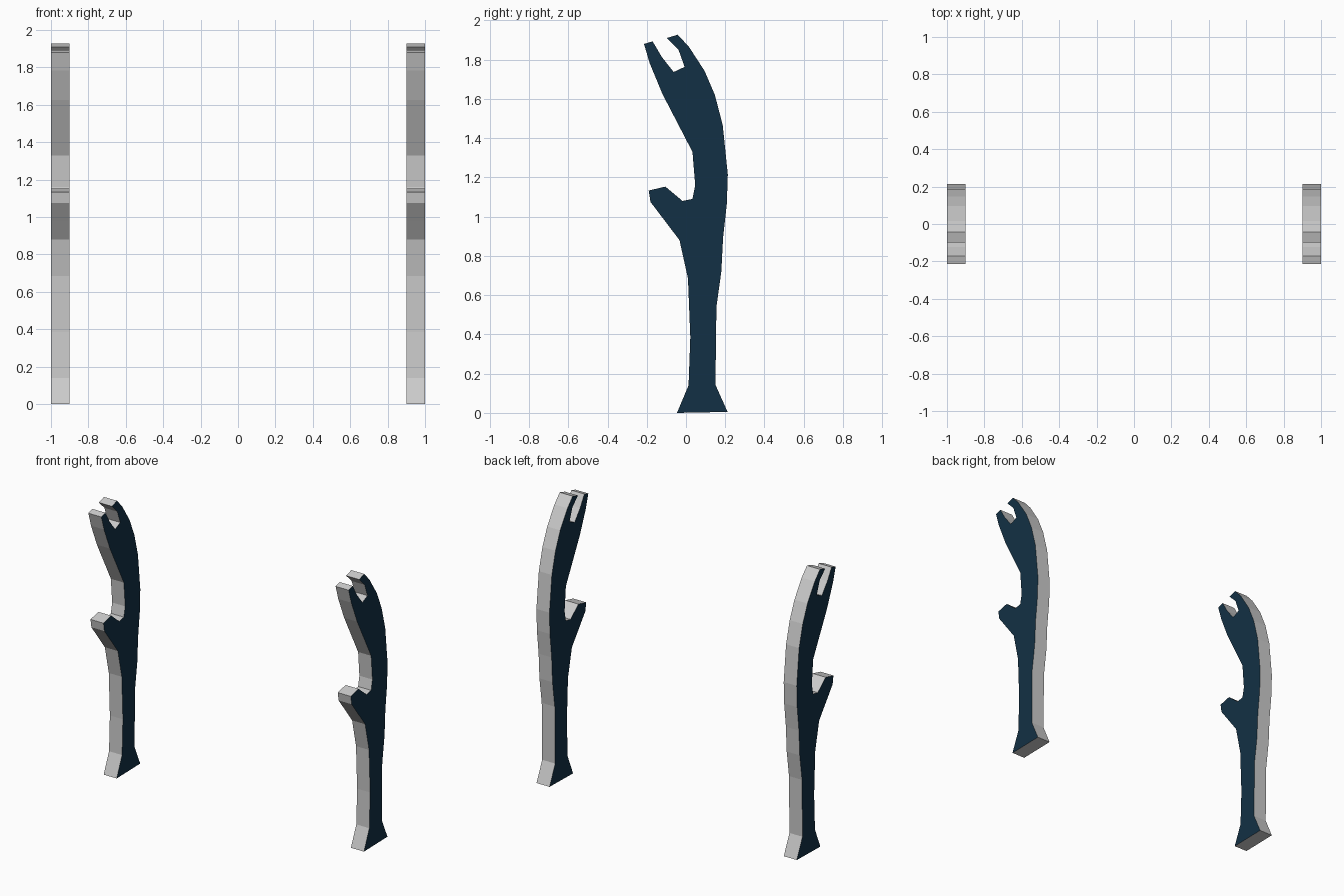
import bpy
import bmesh

if "Cube" in bpy.data.objects:
    bpy.data.objects.remove(bpy.data.objects["Cube"])

# Side outline of one upright as (y, z), anticlockwise from the foot
OUTLINE = [
    # foot and rear edge
    (-0.046, 0.0), (0.212, 0.005), (0.15, 0.143), (0.155, 0.54), (0.18, 0.72),
    (0.189, 0.895), (0.208, 1.065), (0.213, 1.215), (0.187, 1.467),
    (0.147, 1.62), (0.095, 1.742), (0.015, 1.865),
    # forked upper hook
    (-0.042, 1.927), (-0.099, 1.91), (-0.038, 1.85), (-0.007, 1.763),
    (-0.063, 1.737), (-0.123, 1.813), (-0.17, 1.893), (-0.214, 1.88),
    (-0.185, 1.782), (-0.12, 1.625),
    # front edge with lower hook
    (0.033, 1.33), (0.047, 1.16), (0.033, 1.09), (-0.018, 1.08),
    (-0.105, 1.153), (-0.19, 1.133), (-0.181, 1.075), (-0.105, 0.975),
    (-0.033, 0.88), (0.01, 0.685), (0.022, 0.385), (0.013, 0.14),
]
THICKNESS = 0.1

edge_mat = bpy.data.materials.new("edge_grey")
side_mat = bpy.data.materials.new("dark_blue")
edge_mat.diffuse_color = (0.8, 0.8, 0.8, 1)
edge_mat.use_nodes = True
edge_mat.node_tree.nodes["Principled BSDF"].inputs["Base Color"].default_value = edge_mat.diffuse_color
side_mat.diffuse_color = (0.006, 0.03, 0.058, 1)
side_mat.use_nodes = True
side_mat.node_tree.nodes["Principled BSDF"].inputs["Base Color"].default_value = side_mat.diffuse_color


def make_upright(name, x_min):
    """Extrude the outline into a slab with blue sides and grey edges."""
    bm = bmesh.new()
    face = bm.faces.new([bm.verts.new((x_min, y, z)) for y, z in OUTLINE])
    result = bmesh.ops.extrude_face_region(bm, geom=[face], use_keep_orig=True)
    moved = [g for g in result["geom"] if isinstance(g, bmesh.types.BMVert)]
    bmesh.ops.translate(bm, verts=moved, vec=(THICKNESS, 0, 0))
    bmesh.ops.recalc_face_normals(bm, faces=bm.faces)
    for f in bm.faces:
        f.material_index = 1 if len(f.verts) > 4 else 0
    mesh = bpy.data.meshes.new(name)
    bm.to_mesh(mesh)
    bm.free()
    mesh.materials.append(edge_mat)
    mesh.materials.append(side_mat)
    bpy.context.collection.objects.link(bpy.data.objects.new(name, mesh))


# Matching pair of hooked rack uprights
make_upright("left_upright", -1.0)
make_upright("right_upright", 1.0 - THICKNESS)
